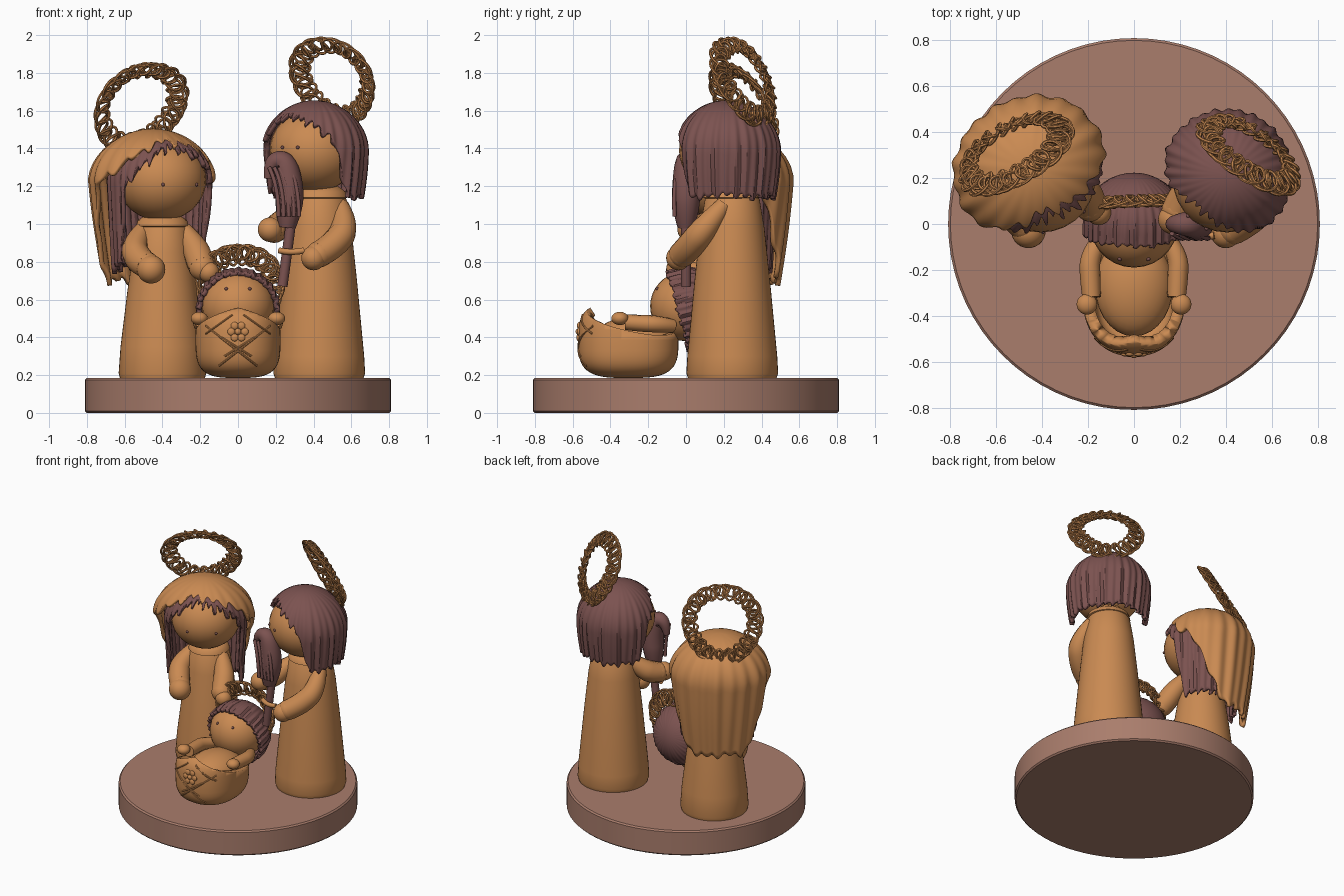
import bpy, bmesh, math
from math import sin, cos, pi, radians
from mathutils import Vector, Matrix

if "Cube" in bpy.data.objects:
    bpy.data.objects.remove(bpy.data.objects["Cube"])


def material(name, rgb):
    m = bpy.data.materials.new(name)
    m.use_nodes = True
    m.diffuse_color = (*rgb, 1)
    node = m.node_tree.nodes["Principled BSDF"]
    node.inputs["Base Color"].default_value = (*rgb, 1)
    node.inputs["Roughness"].default_value = 0.8
    return m


CLAY = material("warm clay", (0.59, 0.255, 0.085))
HAIR = material("plum brown", (0.2, 0.085, 0.08))
STONE = material("dusty brown", (0.4, 0.205, 0.15))
WIRE = material("dark gold", (0.52, 0.225, 0.075))


def add(name, mesh, mat, angle=40):
    ob = bpy.data.objects.new(name, mesh)
    bpy.context.collection.objects.link(ob)
    mesh.materials.clear()
    mesh.materials.append(mat)
    bpy.ops.object.select_all(action="DESELECT")
    ob.select_set(True)
    bpy.context.view_layer.objects.active = ob
    bpy.ops.object.shade_smooth_by_angle(angle=radians(angle))
    return ob


def finish(name, bm, mat, angle=40):
    bmesh.ops.remove_doubles(bm, verts=bm.verts, dist=0.0005)
    bmesh.ops.recalc_face_normals(bm, faces=bm.faces)
    mesh = bpy.data.meshes.new(name)
    bm.to_mesh(mesh)
    bm.free()
    return add(name, mesh, mat, angle)


def loft(point, rows, cols):
    """Grid of faces, closed around, from point(row 0-1, angle)."""
    bm = bmesh.new()
    g = [[bm.verts.new(point(i / rows, 2 * pi * j / cols)) for j in range(cols)]
         for i in range(rows + 1)]
    for i in range(rows):
        for j in range(cols):
            k = (j + 1) % cols
            bm.faces.new((g[i][j], g[i][k], g[i + 1][k], g[i + 1][j]))
    return bm


def ball(name, center, radii, mat=CLAY):
    bm = bmesh.new()
    bmesh.ops.create_uvsphere(bm, u_segments=28, v_segments=18, radius=1)
    bmesh.ops.transform(bm, matrix=Matrix.Translation(center) @ Matrix.Diagonal((*radii, 1)),
                        verts=bm.verts)
    return finish(name, bm, mat)


def turned(name, x, y, profile, mat, sides=48):
    """Solid of revolution from (radius, height) pairs."""
    pts = [(0, profile[0][1])] + profile + [(0, profile[-1][1])]
    n = len(pts) - 1
    def point(t, a):
        r, z = pts[round(t * n)]
        return (x + r * cos(a), y + r * sin(a), z)
    return finish(name, loft(point, n, sides), mat)


def tube(name, pts, depth, mat, radii=None, closed=False, smooth=True, res=4):
    cu = bpy.data.curves.new(name, "CURVE")
    cu.dimensions, cu.bevel_depth, cu.bevel_resolution = "3D", depth, res
    cu.use_fill_caps = True
    sp = cu.splines.new("NURBS" if smooth else "POLY")
    sp.points.add(len(pts) - 1)
    for i, p in enumerate(pts):
        sp.points[i].co = (*p, 1)
        sp.points[i].radius = radii[i] if radii else 1
    sp.use_cyclic_u = closed
    if smooth:
        sp.order_u, sp.use_endpoint_u, sp.resolution_u = 3, True, 8
    tmp = bpy.data.objects.new(name + "_path", cu)
    bpy.context.collection.objects.link(tmp)
    bpy.context.view_layer.update()
    mesh = bpy.data.meshes.new_from_object(tmp.evaluated_get(bpy.context.evaluated_depsgraph_get()))
    bpy.data.objects.remove(tmp)
    return add(name, mesh, mat)


def drape(name, center, face, radius, rise, front, fringe, width, back, flare,
          mat, ripples, depth, jag, tilt=0, blend=22, belly=0, wings=0):
    """Dome that hangs down around the back and is open at the face."""
    rot = Matrix.Rotation(-radians(tilt), 3, "X")
    def point(t, a):
        phi = abs((a + pi) % (2 * pi) - pi) / radians(width)
        s = min(max((phi - 1) * width / blend, 0), 1)
        s = s * s * (3 - 2 * s)
        edge = (front + fringe * min(phi, 1) ** 2) * (1 - s) + back * s
        edge += jag * (sin(ripples * a) + 0.6 * sin(ripples // 2 * a + 1) + 0.5 * sin(5 * a))
        e = edge * t
        if e < 1:
            r, z = radius * sin(e * pi / 2), rise * cos(e * pi / 2)
        else:
            r, z = radius * (1 + flare * (e - 1)), -(e - 1) * rise
        wave = sin(ripples * a + 1.5 * t) + 0.6 * sin(int(ripples * 0.6) * a + 2 - t)
        r *= 1 + (depth * wave + wings * sin(a) ** 2) * min(1, e) + belly * s * sin(pi * t ** 1.3)
        d = a + radians(face)
        return Vector(center) + rot @ Vector((r * sin(d), -r * cos(d), z))
    ob = finish(name, loft(point, 26, 200), mat, 30)
    mod = ob.modifiers.new("thickness", "SOLIDIFY")
    mod.thickness, mod.offset = 0.025, -1
    return ob


def halo(name, center, across, up, major):
    """Lacy ring of looping wire strands."""
    u, v = Vector(across).normalized(), Vector(up).normalized()
    n = u.cross(v)
    for k, (loops, minor, shift) in enumerate(((19, 0.052, 0), (16, 0.043, 2), (-23, 0.034, 1))):
        pts = []
        for i in range(480):
            t = 2 * pi * i / 480
            w = loops * t + shift
            r = major + minor * (cos(w) + 0.15 * sin(3 * t + k))
            q = t + 0.9 * minor / major * sin(w)
            pts.append(Vector(center) + u * r * cos(q) + v * r * sin(q)
                       + n * 0.024 * sin(w + 1 + k))
        tube(f"{name}_strand_{k + 1}", pts, 0.0075, WIRE, closed=True, smooth=False, res=1)


def eyes(name, center, radii, face, spread, lift):
    for side in (-1, 1):
        a, b = radians(face + side * spread), radians(lift)
        d = Vector((sin(a) * cos(b), -cos(a) * cos(b), sin(b)))
        ball(f"{name}_eye", Vector(center) + d * Vector(radii), (0.009,) * 3, HAIR)


def arm(name, pts, hand, size):
    tube(name + "_sleeve", pts, 0.075, CLAY, radii=(0.6, 0.95, 1, 0.95))
    ball(name + "_cuff", pts[-1], (0.07,) * 3)
    ball(name + "_hand", hand, (size,) * 3)


# Round base
turned("base", 0, 0, [(0.8, 0), (0.81, 0.01), (0.81, 0.175), (0.8, 0.185)], STONE, 72)

# Standing man
turned("man_robe", 0.43, 0.245, [(0.235, 0.185), (0.243, 0.21), (0.238, 0.3), (0.2, 0.7),
                                 (0.17, 0.98), (0.145, 1.13), (0.09, 1.21)], CLAY)
turned("man_collar", 0.43, 0.24, [(0.13, 1.13), (0.15, 1.14), (0.14, 1.17), (0.1, 1.2)], CLAY)
ball("man_head", (0.405, 0.2, 1.39), (0.237, 0.237, 0.22))
eyes("man", (0.405, 0.2, 1.39), (0.237, 0.237, 0.22), -34, 12, 4)
drape("man_hair", (0.405, 0.215, 1.39), -36, 0.272, 0.265, 0.5, 0.4, 58, 1.92, -0.05,
      HAIR, 32, 0.02, 0.045, belly=0.05)
arm("man_left_arm", [(0.54, 0.2, 1.1), (0.58, 0.1, 0.98), (0.5, 0.02, 0.88), (0.43, -0.02, 0.84)],
    (0.4, -0.04, 0.82), 0.065)
arm("man_right_arm", [(0.33, 0.22, 1.1), (0.25, 0.16, 1.02), (0.21, 0.1, 0.98), (0.19, 0.06, 0.97)],
    (0.17, 0.02, 0.97), 0.065)
halo("man_halo", (0.51, 0.315, 1.765), (0.83, -0.55, 0), (-0.11, -0.17, 0.45), 0.206)

# Staff with a thick ribbed crook
tube("staff_shaft", [(0.235, 0, 0.67), (0.26, 0, 0.85), (0.29, 0, 1.08)], 0.027, HAIR)
tube("staff_crook", [(0.16, 0, 1.24), (0.17, 0, 1.33), (0.25, 0, 1.34), (0.275, 0, 1.2),
                     (0.27, 0, 1.08), (0.26, 0, 0.98)], 0.074, HAIR,
     radii=(0.3, 0.55, 0.8, 1, 1, 0.6))
for k in range(5):
    x = 0.215 + 0.027 * k
    tube("crook_ridge", [(x - 0.05, -0.04, 1.3), (x, -0.07, 1.2), (x, -0.06, 1.04)], 0.011, HAIR)
tube("wrist_cord", [(0.22, -0.02, 0.86), (0.28, -0.06, 0.845), (0.35, -0.05, 0.86)], 0.016, CLAY)

# Standing woman
turned("woman_robe", -0.4, 0.235, [(0.225, 0.185), (0.232, 0.21), (0.222, 0.35), (0.185, 0.65),
                                   (0.155, 0.85), (0.135, 0.98), (0.08, 1.06)], CLAY)
turned("woman_collar", -0.4, 0.23, [(0.12, 0.98), (0.14, 0.99), (0.13, 1.02), (0.1, 1.04)], CLAY)
ball("woman_head", (-0.405, 0.2, 1.235), (0.237, 0.237, 0.218))
eyes("woman", (-0.405, 0.2, 1.235), (0.237, 0.237, 0.218), 27, 25, -7)
drape("woman_hair", (-0.415, 0.21, 1.235), 28, 0.266, 0.245, 0.5, 0.5, 66, 2.9, -0.05,
      HAIR, 34, 0.018, 0.07, wings=0.06)
drape("woman_veil", (-0.45, 0.24, 1.235), 28, 0.305, 0.27, 0.46, 0.55, 80, 3, -0.09,
      CLAY, 20, 0.02, 0.05, blend=60, belly=0.04, wings=0.11)
arm("woman_right_arm", [(-0.5, 0.2, 0.97), (-0.56, 0.12, 0.88), (-0.52, 0.04, 0.8), (-0.48, 0, 0.78)],
    (-0.46, -0.03, 0.76), 0.075)
arm("woman_left_arm", [(-0.29, 0.22, 0.97), (-0.23, 0.17, 0.88), (-0.2, 0.11, 0.8), (-0.19, 0.08, 0.77)],
    (-0.155, 0.05, 0.745), 0.055)
halo("woman_halo", (-0.525, 0.32, 1.625), (0.86, 0.5, 0), (0.14, -0.22, 0.48), 0.222)

# Swaddling wrap: rounded bowl with its top sliced to a peaked front
MID, SIZE, PLAN, SIDE = Vector((0, -0.305, 0.385)), Vector((0.225, 0.265, 0.2)), 2.3, 3.4


def bulge(c, power):
    return math.copysign(abs(c) ** (2 / power), c)


def wrap(t, a):
    ring = bulge(sin(pi * t), SIDE)
    return MID + SIZE * Vector((ring * bulge(cos(a), PLAN), ring * bulge(sin(a), PLAN),
                                bulge(cos(pi * t), SIDE)))


def wrap_front(x, z):
    ring = (1 - abs((z - MID.z) / SIZE.z) ** SIDE) ** (PLAN / SIDE)
    rest = max(ring - abs(x / SIZE.x) ** PLAN, 0)
    return (x, MID.y - SIZE.y * rest ** (1 / PLAN), z)


bowl = loft(wrap, 28, 56)
for s in (-1, 1):
    bmesh.ops.bisect_plane(bowl, geom=bowl.verts[:] + bowl.edges[:] + bowl.faces[:],
                           plane_co=(0, -0.45, 0.545), plane_no=(s * 0.35, 0.22, 1), clear_outer=True)
shell = finish("baby_wrap", bowl, CLAY).modifiers.new("thickness", "SOLIDIFY")
shell.thickness, shell.offset = 0.05, -1
ball("baby_torso", (0, -0.27, 0.39), (0.17, 0.22, 0.12))

# Folds and rosette on the wrap
for s in (-1, 1):
    for x0, z0, x1, z1 in ((0.17, 0.46, -0.1, 0.25), (0.03, 0.52, 0.17, 0.42), (0.09, 0.4, -0.07, 0.3)):
        path = [wrap_front(s * (x0 + (x1 - x0) * k / 8), z0 + (z1 - z0) * k / 8) for k in range(9)]
        tube("wrap_fold", path, 0.006, CLAY, res=2)
for k in range(6):
    a = pi * k / 3
    ball("rosette_petal", wrap_front(0.036 * cos(a), 0.43 + 0.036 * sin(a)), (0.02, 0.01, 0.02))
ball("rosette_middle", wrap_front(0, 0.43), (0.017, 0.015, 0.017))

# Baby arms, head, hair
for s in (-1, 1):
    tube("baby_arm", [(s * 0.15, -0.07, 0.46), (s * 0.195, -0.14, 0.47), (s * 0.19, -0.25, 0.475),
                      (s * 0.185, -0.32, 0.48)], 0.045, CLAY, radii=(0.8, 1, 1, 0.9))
    ball("baby_hand", (s * 0.205, -0.35, 0.5), (0.045, 0.045, 0.035))
ball("baby_head", (0, 0, 0.565), (0.192, 0.19, 0.185))
eyes("baby", (0, 0, 0.565), (0.192, 0.19, 0.185), 0, 22, 30)
drape("baby_hair", (0, 0.01, 0.55), 0, 0.22, 0.213, 1.25, 0, 60, 1.25, 0,
      HAIR, 34, 0.02, 0.03, tilt=75)
halo("baby_halo", (0.01, 0.09, 0.665), (1, 0.04, 0), (0, 0.06, 1), 0.18)
